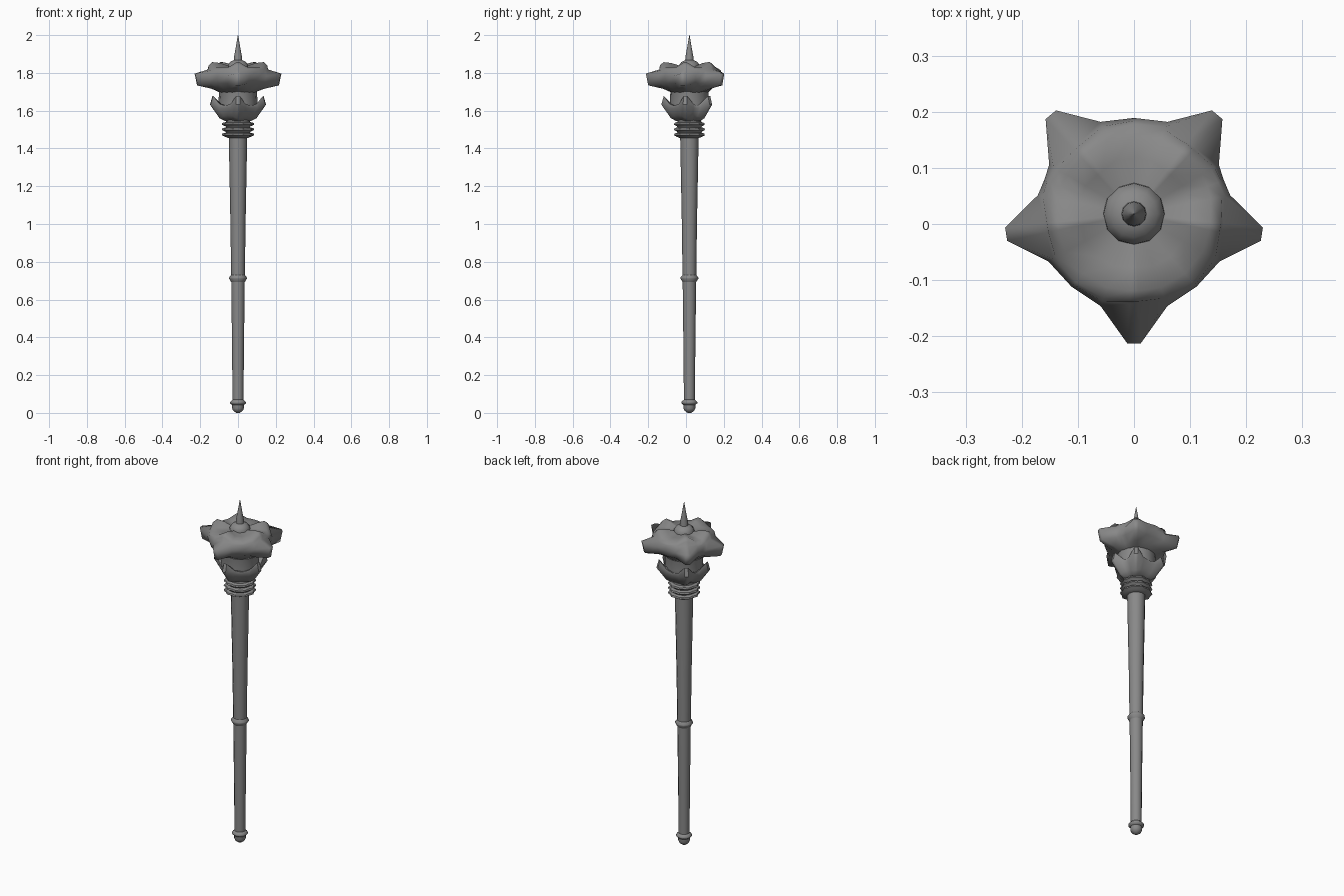
import bpy, bmesh, math
from mathutils import Vector

if "Cube" in bpy.data.objects:
    bpy.data.objects.remove(bpy.data.objects["Cube"])

CY = 0.018                              # the shaft axis sits slightly behind centre
SPIKES = [-90, -9, 50, 130, 189]        # five spike directions; wider gaps at front
GAPS = [-49.5, 20.5, 90, 159.5, 229.5]

METAL = bpy.data.materials.new("dark_metal")
METAL.diffuse_color = (0.25, 0.25, 0.25, 1)
METAL.use_nodes = True
METAL.node_tree.nodes["Principled BSDF"].inputs["Base Color"].default_value = METAL.diffuse_color


def finish(name, bm, angle=35):
    bmesh.ops.recalc_face_normals(bm, faces=bm.faces)
    me = bpy.data.meshes.new(name)
    bm.to_mesh(me)
    bm.free()
    me.materials.append(METAL)
    ob = bpy.data.objects.new(name, me)
    bpy.context.collection.objects.link(ob)
    ob.location.y = CY
    bpy.ops.object.select_all(action='DESELECT')
    ob.select_set(True)
    bpy.context.view_layer.objects.active = ob
    bpy.ops.object.shade_smooth_by_angle(angle=math.radians(angle))
    return ob


def skin(bm, rings):
    """Bridge rings of points and cap both ends."""
    loops = [[bm.verts.new(p) for p in ring] for ring in rings]
    n = len(loops[0])
    for a, b in zip(loops, loops[1:]):
        for i in range(n):
            j = (i + 1) % n
            bm.faces.new((a[i], a[j], b[j], b[i]))
    bm.faces.new(loops[0])
    bm.faces.new(loops[-1])


def polar(r, deg, z):
    t = math.radians(deg)
    return Vector((r * math.cos(t), r * math.sin(t), z))


def turned(name, profile, sides=12, angle=50, ragged=0.0):
    """Revolve a profile; ragged pulls in every other side of the wide rings."""
    bm = bmesh.new()
    skin(bm, [[polar(r - (ragged if i % 2 and r > 0.075 else 0), 360 * i / sides, z)
               for i in range(sides)] for r, z in profile])
    return finish(name, bm, angle)


def lobed(name, profile, offsets, angle):
    """Loft whose rings blend from (r, z) in the gaps to (r, z) at the spikes.
    offsets: (degrees from the spike, blend weight)."""
    az = [(a, 0) for a in GAPS]
    az += [(a + d, w) for a in SPIKES for d, w in offsets]
    az.sort()
    bm = bmesh.new()
    skin(bm, [[polar(r0 + (r1 - r0) * w, a, z0 + (z1 - z0) * w) for a, w in az]
              for r0, z0, r1, z1 in profile])
    return finish(name, bm, angle)


# Shaft, grip rings and pommel
turned("upper_shaft", [(0.036, 0.70), (0.040, 1.0), (0.049, 1.47)])
turned("lower_shaft", [(0.029, 0.04), (0.031, 0.3), (0.036, 0.72)])
turned("middle_ring", [(0.034, 0.690), (0.047, 0.710), (0.047, 0.717), (0.034, 0.733)])
turned("pommel_ring", [(0.029, 0.040), (0.042, 0.051), (0.042, 0.058), (0.029, 0.070)])
turned("pommel", [(0.010, 0.0), (0.026, 0.012), (0.031, 0.024), (0.031, 0.045)])

# Ragged binding of three bands around a neck
bands = [(0.050, 1.455)]
for z in (1.473, 1.501, 1.529):
    bands += [(0.066, z - 0.012), (0.086, z - 0.003), (0.083, z + 0.006), (0.063, z + 0.011)]
turned("neck_binding", bands + [(0.060, 1.57)], 20, 30, 0.008)

# Lower crown with upturned points
lobed("lower_crown", [
    (0.060, 1.548, 0.070, 1.545),
    (0.085, 1.575, 0.098, 1.560),
    (0.108, 1.612, 0.149, 1.632),
    (0.107, 1.626, 0.136, 1.678),
    (0.092, 1.628, 0.100, 1.635)],
    [(-20, 0.2), (-4, 1), (4, 1), (20, 0.2)], 50)

# Neck of the head
turned("head_neck", [(0.062, 1.55), (0.100, 1.60), (0.103, 1.64), (0.101, 1.70),
                     (0.110, 1.73)], 16)

# Broad head: skirt flows out into five blunt spikes, ridges rise above them
lobed("head", [
    (0.098, 1.695, 0.102, 1.702),
    (0.122, 1.718, 0.140, 1.716),
    (0.158, 1.745, 0.218, 1.734),
    (0.171, 1.782, 0.231, 1.796),
    (0.166, 1.812, 0.160, 1.818),
    (0.160, 1.818, 0.156, 1.840),
    (0.140, 1.830, 0.137, 1.857),
    (0.100, 1.832, 0.095, 1.852),
    (0.050, 1.832, 0.050, 1.838)],
    [(-20, 0.06), (-3, 1), (3, 1), (20, 0.06)], 60)

# Top collar and finial spike
turned("top_collar", [(0.056, 1.825), (0.054, 1.842), (0.042, 1.858), (0.022, 1.868)])
turned("top_spike", [(0.023, 1.855), (0.021, 1.885), (0.011, 1.94), (0.001, 2.0)])
